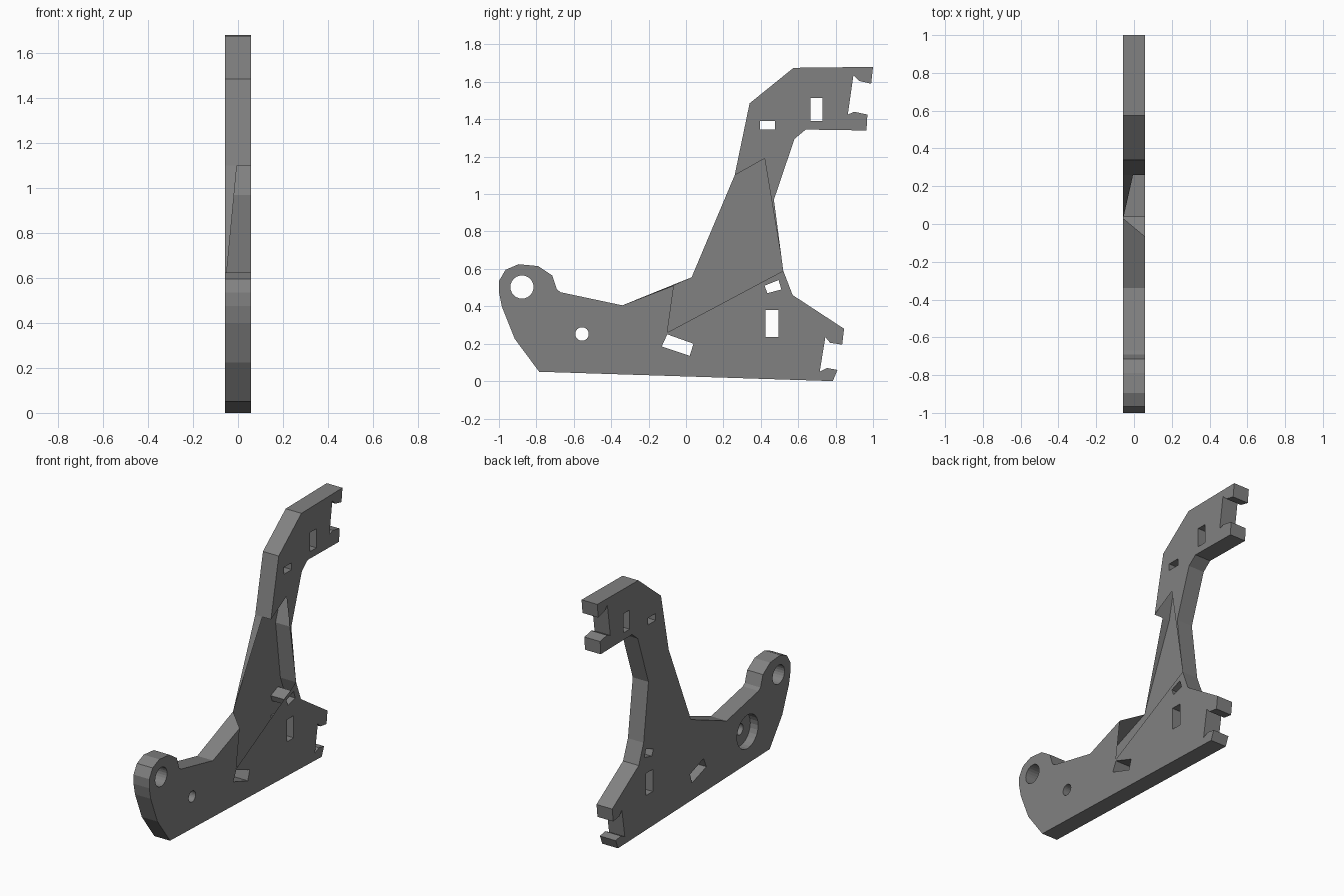
import bpy, bmesh, math
from mathutils import Vector

cube = bpy.data.objects.get("Cube")
if cube:
    bpy.data.objects.remove(cube, do_unlink=True)

LO, HI = -0.057, 0.057      # plate sides
BORE_FLOOR = 0.0            # depth of the counterbore
STEP = -0.005               # broken edge depth at the arm

# Named corners of the open area in the left side of the plate (y, z)
arm_edge, inner_corner, saddle = (0.26, 1.10), (0.03, 0.555), (-0.34, 0.405)
break_low, break_peak = (-0.065, 0.511), (0.42, 1.19)
break_base, waist = (-0.10, 0.26), (0.52, 0.59)

# Outline runs, counterclockwise in (y, z)
upper_hook = [(0.47, 0.97), (0.58, 1.295), (0.64, 1.345), (0.965, 1.34), (0.97, 1.425),
              (0.9, 1.44), (0.865, 1.425), (0.895, 1.635), (0.925, 1.605), (0.99, 1.59),
              (1, 1.68), (0.575, 1.675), (0.34, 1.485)]
rounded_end = [(-0.67, 0.475), (-0.69, 0.49), (-0.715, 0.565), (-0.79, 0.615),
               (-0.895, 0.625), (-0.965, 0.595), (-1, 0.535), (-1, 0.475),
               (-0.985, 0.4), (-0.915, 0.225), (-0.785, 0.05)]
lower_hook = [(0.785, 0), (0.81, 0.06), (0.755, 0.07), (0.715, 0.05), (0.745, 0.235),
              (0.77, 0.205), (0.835, 0.195), (0.845, 0.28), (0.57, 0.46)]

outline = ([waist] + upper_hook + [arm_edge, inner_corner, saddle]
           + rounded_end + lower_hook)
upper_side = [waist] + upper_hook + [arm_edge, break_peak]
lower_side = [waist, break_base, break_low, saddle] + rounded_end + lower_hook


def box(y0, y1, z0, z1):
    return [(y0, z0), (y0, z1), (y1, z1), (y1, z0)]


def circle(y, z, r, n=24):
    return [(y + r * math.cos(math.tau * i / n), z - r * math.sin(math.tau * i / n))
            for i in range(n)]


# Cut-outs, clockwise
upper_slots = [box(0.395, 0.475, 1.345, 1.39), box(0.665, 0.73, 1.39, 1.515)]
lower_slots = [box(0.425, 0.495, 0.235, 0.38),
               [(0.42, 0.51), (0.495, 0.54), (0.51, 0.49), (0.435, 0.47)],
               [(-0.10, 0.25), (0.04, 0.2), (0.02, 0.135), (-0.13, 0.185)],
               circle(-0.877, 0.503, 0.062)]
pin_hole = circle(-0.556, 0.252, 0.036)
bore = circle(-0.556, 0.252, 0.11)

bm = bmesh.new()


def polygon(points):
    return bm.faces.new([bm.verts.new(p) for p in points])


def side(loops, x, facing):
    """Fill flat loops, with holes, at one x."""
    edges = []
    for loop in loops:
        verts = [bm.verts.new((x, y, z)) for y, z in loop]
        edges += [bm.edges.new((verts[i - 1], verts[i])) for i in range(len(verts))]
    result = bmesh.ops.triangle_fill(bm, use_beauty=True, edges=edges,
                                     normal=Vector((facing, 0, 0)))
    for f in result["geom"]:
        if isinstance(f, bmesh.types.BMFace):
            f.normal_update()
            if f.normal.x * facing < 0:
                f.normal_flip()


def walls(loop, x0, x1, skip=()):
    """Walls along a loop between two depths."""
    for p, q in zip(loop, loop[1:] + loop[:1]):
        if p not in skip:
            polygon([(x0, *p), (x0, *q), (x1, *q), (x1, *p)])


# Right side is whole, left side has the open area
side([outline, bore] + upper_slots + lower_slots, LO, -1)
side([upper_side] + upper_slots, HI, 1)
side([lower_side, pin_hole] + lower_slots, HI, 1)

# Rim, with the two broken walls beside the inner corner
walls(outline, LO, HI, skip=(arm_edge, inner_corner))
polygon([(LO, *arm_edge), (LO, *inner_corner), (STEP, *arm_edge)])
polygon([(LO, *inner_corner), (LO, *saddle), (HI, *saddle), (HI, *break_low)])

# Slots, pin hole and counterbore
for slot in upper_slots + lower_slots:
    walls(slot, LO, HI)
walls(bore, LO, BORE_FLOOR)
side([bore, pin_hole], BORE_FLOOR, -1)
walls(pin_hole, BORE_FLOOR, HI)

bmesh.ops.remove_doubles(bm, verts=bm.verts[:], dist=0.0002)
mesh = bpy.data.meshes.new("bracket_plate")
bm.to_mesh(mesh)
bm.free()
plate = bpy.data.objects.new("bracket_plate", mesh)
bpy.context.collection.objects.link(plate)

# Grey metal
grey = bpy.data.materials.new("mid_grey")
grey.use_nodes = True
colour = (0.22, 0.22, 0.22, 1)
grey.diffuse_color = colour
grey.node_tree.nodes["Principled BSDF"].inputs["Base Color"].default_value = colour
mesh.materials.append(grey)
